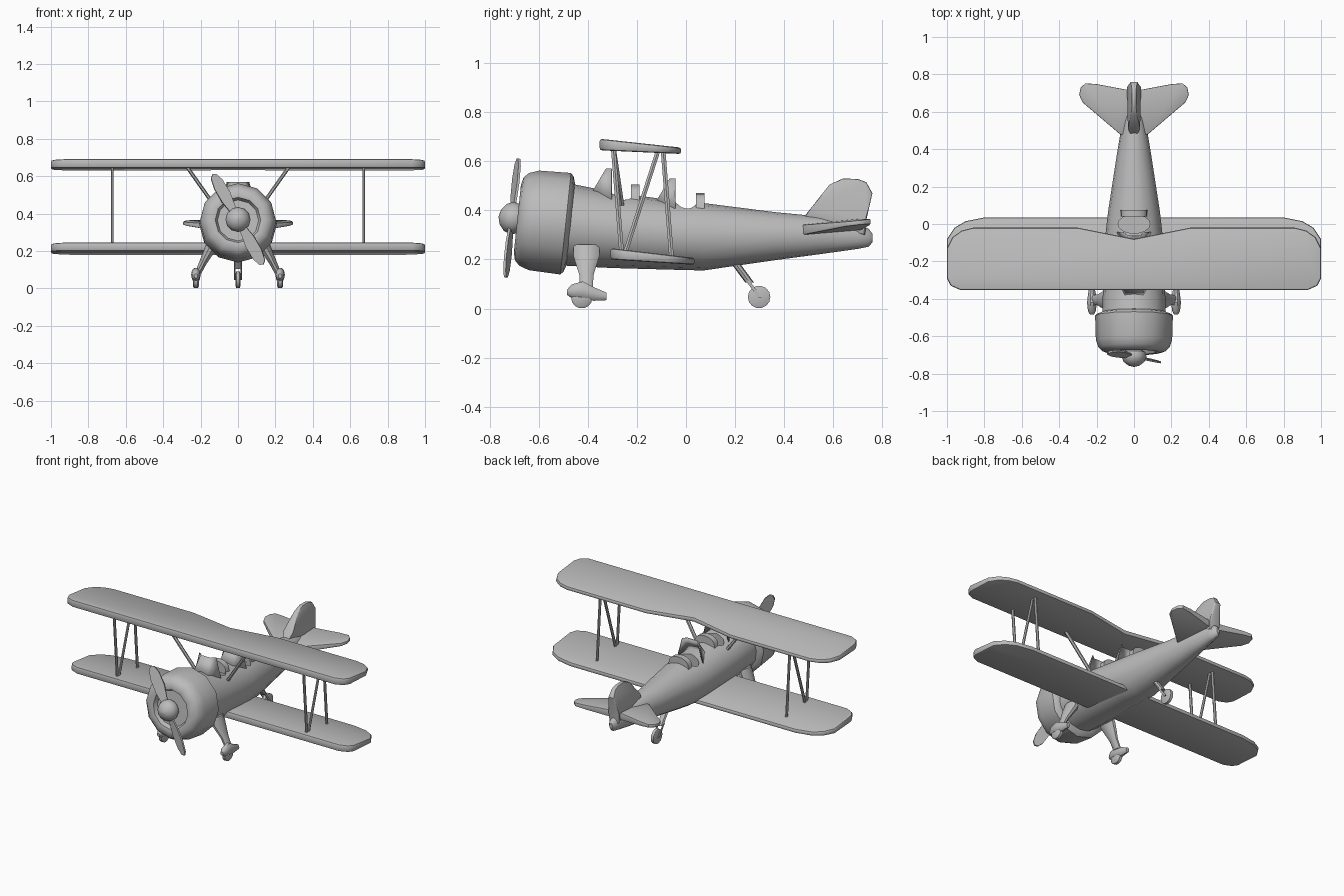
import bpy, bmesh
from math import radians, sin, cos, pi
from mathutils import Vector, Matrix

cube = bpy.data.objects.get("Cube")
if cube:
    bpy.data.objects.remove(cube, do_unlink=True)

GREY = (0.5, 0.5, 0.5, 1)
mat = bpy.data.materials.new("plain grey")
mat.use_nodes = True
mat.diffuse_color = GREY
next(n for n in mat.node_tree.nodes if n.type == "BSDF_PRINCIPLED").inputs["Base Color"].default_value = GREY


def smooth(ob, angle=38):
    bpy.ops.object.select_all(action="DESELECT")
    ob.select_set(True)
    bpy.context.view_layer.objects.active = ob
    bpy.ops.object.shade_smooth_by_angle(angle=radians(angle))


def finish(name, bm, matrix=None, angle=38):
    if matrix:
        bm.transform(matrix)
    bmesh.ops.recalc_face_normals(bm, faces=bm.faces)
    me = bpy.data.meshes.new(name)
    bm.to_mesh(me)
    bm.free()
    me.materials.append(mat)
    ob = bpy.data.objects.new(name, me)
    bpy.context.collection.objects.link(ob)
    smooth(ob, angle)
    return ob


def ring(center, u, v, n=16):
    c, u, v = Vector(center), Vector(u), Vector(v)
    return [c + u * cos(2 * pi * i / n) + v * sin(2 * pi * i / n) for i in range(n)]


def loft(name, rings, matrix=None, angle=38):
    bm = bmesh.new()
    rows = [[bm.verts.new(p) for p in r] for r in rings]
    n = len(rows[0])
    for a, b in zip(rows, rows[1:]):
        for i in range(n):
            j = (i + 1) % n
            bm.faces.new((a[i], a[j], b[j], b[i]))
    bm.faces.new(rows[0])
    bm.faces.new(rows[-1])
    return finish(name, bm, matrix, angle)


def body(name, sections, x=0, n=16):
    # Each section: y, bottom z, top z, half width
    return loft(name, [ring((x, y, (b + t) / 2), (w, 0, 0), (0, 0, (t - b) / 2), n)
                       for y, b, t, w in sections])


def lathe(name, profile, matrix, n=12):
    # Each profile point: y along the axis, radius
    return loft(name, [ring((0, y, 0), (max(r, 0.002), 0, 0), (0, 0, max(r, 0.002)), n)
                       for y, r in profile], matrix)


def slab(name, outline, shape, bevel=0.0, matrix=None):
    # Flat outline given two sides by shape(u, v, side)
    bm = bmesh.new()
    a, b = [[bm.verts.new(shape(u, v, s)) for u, v in outline] for s in (-1, 1)]
    bm.faces.new(a)
    bm.faces.new(b)
    n = len(a)
    rim = [bm.faces.new((a[i], a[(i + 1) % n], b[(i + 1) % n], b[i])) for i in range(n)]
    bmesh.ops.recalc_face_normals(bm, faces=bm.faces)
    if bevel:
        edges = {e for v in a for e in v.link_edges if e.other_vert(v) in a}
        edges |= {e for v in b for e in v.link_edges if e.other_vert(v) in b}
        bmesh.ops.bevel(bm, geom=list(edges), offset=bevel, segments=2,
                        profile=0.5, affect="EDGES")
    return finish(name, bm, matrix)


def rod(name, a, b, w, d, n=6):
    return loft(name, [ring(p, (w, 0, 0), (0, d, 0), n) for p in (a, b)])


# Fuselage with two open cockpits
fuselage = body("fuselage", [
    (-0.50, 0.175, 0.515, 0.17), (-0.30, 0.165, 0.475, 0.165),
    (-0.05, 0.158, 0.440, 0.152), (0.07, 0.155, 0.430, 0.138),
    (0.37, 0.198, 0.392, 0.092), (0.55, 0.222, 0.375, 0.062),
    (0.70, 0.243, 0.345, 0.035), (0.745, 0.252, 0.325, 0.024),
    (0.76, 0.270, 0.305, 0.010)])
for y, z in ((-0.255, 0.47), (0.0, 0.435)):
    cutter = loft("cockpit_cutter", [ring((0, y, z + h), (0.085, 0, 0), (0, 0.05, 0))
                                     for h in (-0.09, 0.1)])
    mod = fuselage.modifiers.new("cockpit", "BOOLEAN")
    mod.operation, mod.object = "DIFFERENCE", cutter
    bpy.context.view_layer.objects.active = fuselage
    bpy.ops.object.modifier_apply(modifier=mod.name)
    bpy.data.objects.remove(cutter, do_unlink=True)
smooth(fuselage)

# Windscreens and headrests
for label, y, z in (("front", -0.305, 0.57), ("rear", -0.045, 0.53)):
    bm = bmesh.new()
    low = [bm.verts.new((x, y + d, z - h)) for x, d, h in
           ((-0.095, 0, 0.13), (-0.05, -0.075, 0.09), (0.05, -0.075, 0.09), (0.095, 0, 0.13))]
    top = [bm.verts.new((x, y + d, z)) for x, d in
           ((-0.06, 0), (-0.035, -0.022), (0.035, -0.022), (0.06, 0))]
    for i in range(3):
        bm.faces.new((low[i], low[i + 1], top[i + 1], top[i]))
    screen = finish(label + "_windscreen", bm)
    screen.modifiers.new("thickness", "SOLIDIFY").thickness = 0.006
for label, y, z in (("front", -0.207, 0.505), ("rear", 0.058, 0.47)):
    arch = [(0.072 * cos(t * pi / 8), z - 0.07 + 0.07 * sin(t * pi / 8) ** 0.6) for t in range(9)]
    slab(label + "_headrest", arch, lambda u, v, s, y=y: (u, y + 0.018 * s, v))

# Engine cowl, spinner and propeller share one tilted axis
axis = Matrix.Translation((0, -0.58, 0.355)) @ Matrix.Rotation(radians(-6), 4, "X")
lathe("engine_cowl", [(-0.08, 0), (-0.08, 0.11), (-0.105, 0.122), (-0.108, 0.14),
                      (-0.10, 0.17), (-0.08, 0.19), (-0.04, 0.204), (0.09, 0.208),
                      (0.102, 0.195), (0.11, 0.17), (0.11, 0)], axis)
lathe("spinner", [(-0.185, 0), (-0.178, 0.03), (-0.158, 0.055), (-0.13, 0.067),
                  (-0.105, 0.06), (-0.09, 0.035), (-0.07, 0.03)], axis)
blade = [(-0.015, 0.03), (-0.034, 0.12), (-0.037, 0.2), (-0.026, 0.26), (-0.008, 0.278),
         (0.012, 0.27), (0.028, 0.23), (0.033, 0.15), (0.015, 0.03)]
for label, turn in (("upper", -28), ("lower", 152)):
    m = (axis @ Matrix.Translation((0, -0.13, 0)) @ Matrix.Rotation(radians(turn), 4, "Y")
         @ Matrix.Rotation(radians(18), 4, "Z"))
    slab(label + "_propeller_blade", blade, lambda u, v, s: (u, 0.005 * s, v), matrix=m)


# Wings
def wing(name, half, front, back):
    # front and back: y, bottom z, top z
    outline = half + [(-x, y) for x, y in reversed(half) if x > 0]

    def shape(x, y, s):
        t = (y - front[0]) / (back[0] - front[0])
        k = 1 if s < 0 else 2
        return x, y, front[k] * (1 - t) + back[k] * t
    slab(name, outline, shape, 0.010)


wing("upper_wing", [(0, -0.08), (0.3, -0.02), (0.86, -0.02), (0.92, -0.035), (0.97, -0.07),
                    (1, -0.13), (1, -0.29), (0.98, -0.33), (0.93, -0.352), (0, -0.352)],
     (-0.352, 0.645, 0.692), (-0.02, 0.630, 0.656))
wing("lower_wing", [(0, 0.035), (0.8, 0.035), (0.9, 0.015), (0.96, -0.02), (1, -0.08),
                    (1, -0.25), (0.98, -0.285), (0.93, -0.308), (0, -0.308)],
     (-0.308, 0.200, 0.246), (0.035, 0.178, 0.206))

# Tail fin, thinner toward the top
slab("tail_fin", [(0.47, 0.36), (0.51, 0.41), (0.585, 0.505), (0.64, 0.53), (0.70, 0.528),
                  (0.735, 0.515), (0.76, 0.47), (0.735, 0.36), (0.73, 0.30)],
     lambda y, z, s: (s * (0.034 - 0.13 * max(z - 0.36, 0)) * (1 if y > 0.5 else 0.5), y, z), 0.005)

for side, s in (("right", -1), ("left", 1)):
    # Tailplane
    slab(side + "_tailplane", [(0, 0.46), (0.075, 0.48), (0.275, 0.65), (0.293, 0.69),
                               (0.285, 0.73), (0.26, 0.752), (0.2, 0.748), (0.05, 0.72), (0, 0.72)],
         lambda x, y, k, s=s: (s * x, y, 0.318 + 0.1 * (y - 0.47) + 0.03 * x
                               + k * (0.024 - 0.05 * x)), 0.004)
    # Struts between the wings
    for part, top, foot in (("front", (-0.297, 0.66), (-0.262, 0.22)),
                            ("diagonal", (-0.115, 0.64), (-0.25, 0.22)),
                            ("rear", (-0.093, 0.64), (-0.058, 0.195))):
        rod(f"{side}_{part}_strut", (s * 0.672, *top), (s * 0.672, *foot), 0.007, 0.011)
    rod(side + "_cabin_strut", (s * 0.28, -0.297, 0.66), (s * 0.11, -0.262, 0.42), 0.012, 0.012)
    # Main landing gear
    loft(side + "_gear_leg", [ring((s * x, -0.406, z), (a, 0, 0), (0, b, 0), 10) for x, z, a, b in
                              ((0.125, 0.26, 0.036, 0.056), (0.145, 0.215, 0.034, 0.056),
                               (0.188, 0.135, 0.022, 0.03), (0.215, 0.08, 0.018, 0.028))])
    body(side + "_wheel_fairing", [
        (-0.485, 0.055, 0.078, 0.010), (-0.465, 0.040, 0.100, 0.021),
        (-0.42, 0.034, 0.112, 0.026), (-0.375, 0.030, 0.088, 0.021),
        (-0.325, 0.033, 0.066, 0.012)], x=s * 0.225, n=10)
    loft(side + "_wheel", [ring((s * 0.225 + x, -0.425, 0.043), (0, r, 0), (0, 0, r), 14)
                           for x, r in ((-0.016, 0.033), (-0.009, 0.043), (0.009, 0.043), (0.016, 0.033))])
    # Tail wheel fork
    rod(side + "_tail_fork", (s * 0.018, 0.25, 0.115), (s * 0.018, 0.302, 0.045), 0.004, 0.009)

# Tail wheel
rod("tail_wheel_leg", (0, 0.19, 0.20), (0, 0.26, 0.105), 0.021, 0.018, 8)
loft("tail_wheel", [ring((x, 0.298, 0.047), (0, r, 0), (0, 0, r), 14)
                    for x, r in ((-0.014, 0.032), (-0.009, 0.046), (0.009, 0.046), (0.014, 0.032))])
